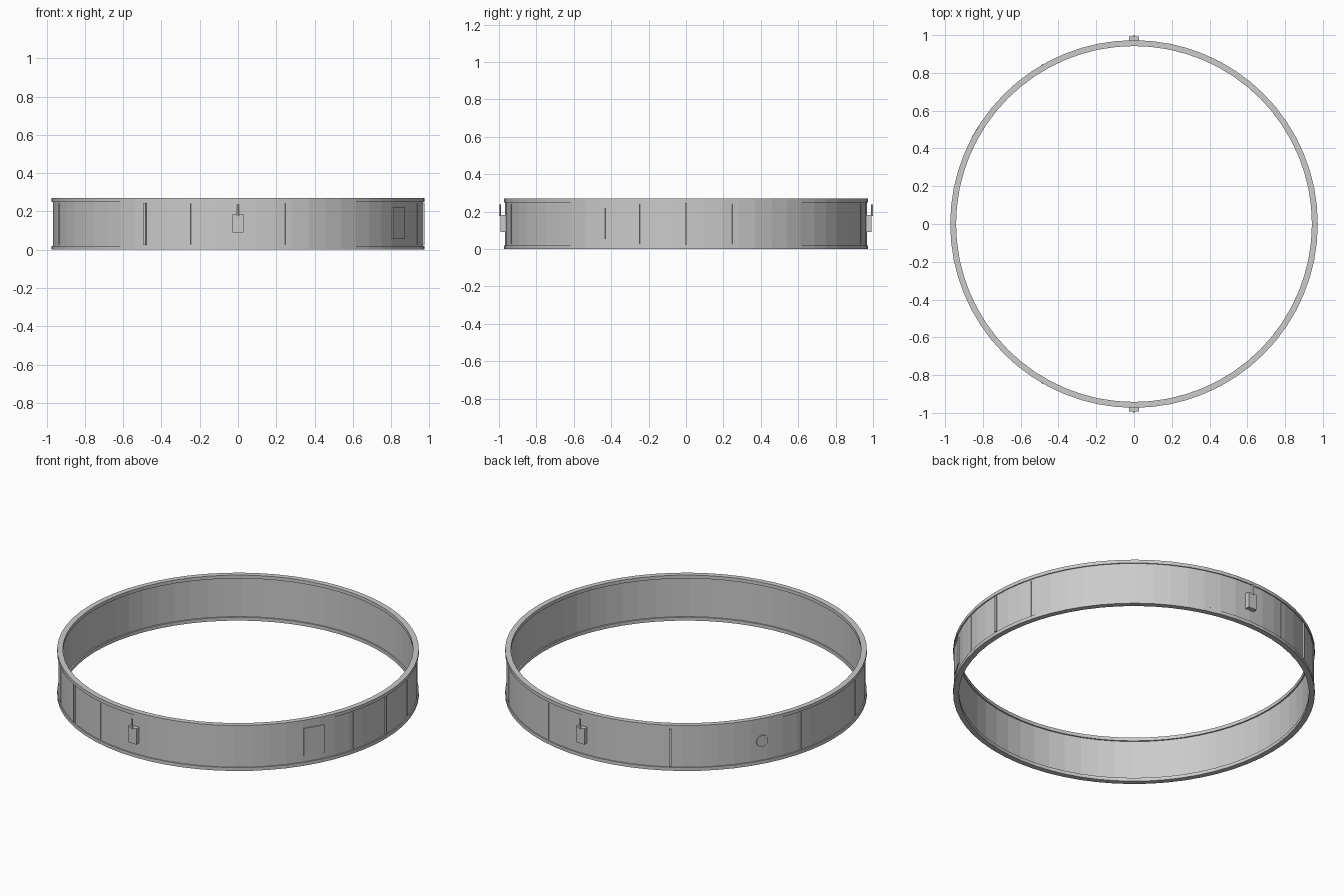
import bpy, bmesh
from math import sin, cos, radians, pi
from mathutils import Matrix

if "Cube" in bpy.data.objects:
    bpy.data.objects.remove(bpy.data.objects["Cube"])

SEG = 64
MID = 0.135


def make(name, bm):
    bmesh.ops.recalc_face_normals(bm, faces=bm.faces)
    me = bpy.data.meshes.new(name)
    bm.to_mesh(me)
    bm.free()
    ob = bpy.data.objects.new(name, me)
    bpy.context.collection.objects.link(ob)
    return ob


def lathe(name, profile):
    """Closed (radius, z) profile swept round the z axis."""
    bm = bmesh.new()
    rings = []
    for i in range(SEG):
        a = 2 * pi * i / SEG
        rings.append([bm.verts.new((r * cos(a), r * sin(a), z)) for r, z in profile])
    n = len(profile)
    for i in range(SEG):
        p, q = rings[i], rings[(i + 1) % SEG]
        for j in range(n):
            k = (j + 1) % n
            bm.faces.new((p[j], q[j], q[k], p[k]))
    return make(name, bm)


def radial_box(name, deg, r0, r1, width, z0, z1):
    """Box standing on the ring at an angle, from radius r0 out to r1."""
    bm = bmesh.new()
    m = (Matrix.Rotation(radians(deg), 4, 'Z')
         @ Matrix.Translation(((r0 + r1) / 2, 0, (z0 + z1) / 2))
         @ Matrix.Diagonal((r1 - r0, width, z1 - z0, 1)))
    bmesh.ops.create_cube(bm, size=1, matrix=m)
    return make(name, bm)


def cylinder(name, m, radius, depth, seg):
    bm = bmesh.new()
    bmesh.ops.create_cone(bm, cap_ends=True, segments=seg, radius1=radius,
                          radius2=radius, depth=depth, matrix=m)
    return make(name, bm)


# Ring wall with a flange at the top and bottom edges
lathe("ring_body", [(0.973, 0), (0.973, 0.02), (0.967, 0.02), (0.967, 0.25),
                    (0.973, 0.25), (0.973, 0.27), (0.942, 0.27), (0.942, 0.25),
                    (0.95, 0.25), (0.95, 0.02), (0.942, 0.02), (0.942, 0)])

# Thin vertical ribs
for i in range(12):
    radial_box(f"rib_{i + 1}", 15 + 30 * i, 0.955, 0.969, 0.007, 0.028, 0.24)

# Three heavier seam strips
for i in range(3):
    radial_box(f"seam_strip_{i + 1}", 120 * i, 0.955, 0.975, 0.012, 0.025, 0.245)

# Access hatch and round port on opposite sides
radial_box("access_hatch", -30, 0.955, 0.971, 0.122, 0.055, 0.22)
port = Matrix.Rotation(radians(150), 4, 'Z') @ Matrix.Translation((0.963, 0, MID)) \
    @ Matrix.Rotation(pi / 2, 4, 'Y')
cylinder("round_port", port, 0.034, 0.02, 24)

# Equipment boxes with whip aerials, front and back
for side, deg in (("front", -90), ("back", 90)):
    radial_box(f"{side}_box", deg, 0.955, 0.993, 0.055, 0.09, 0.183)
    s = 1 if deg > 0 else -1
    cylinder(f"{side}_aerial", Matrix.Translation((0, s * 0.995, 0.207)), 0.005, 0.06, 12)
